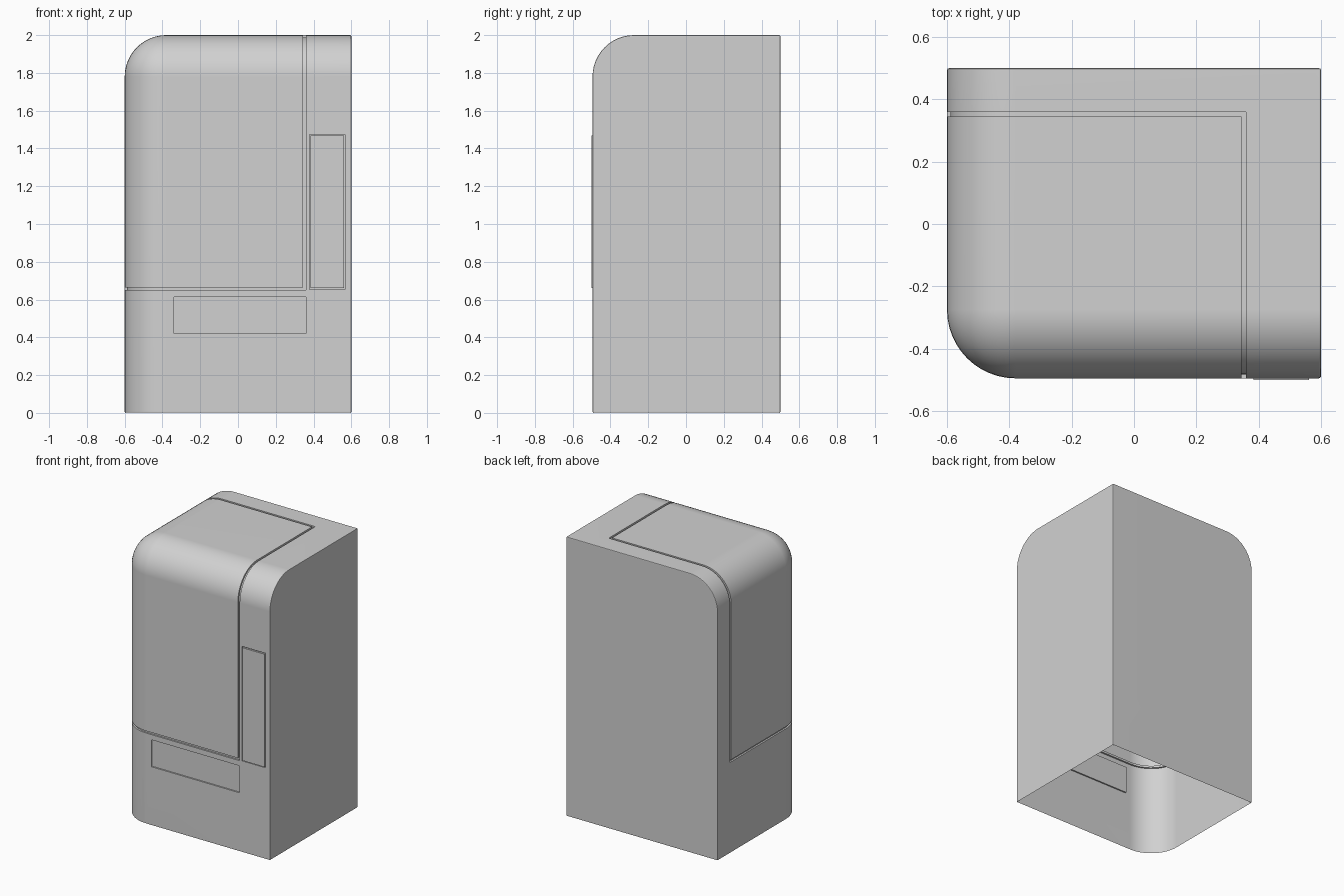
import bpy
import bmesh
from mathutils import Vector

if "Cube" in bpy.data.objects:
    bpy.data.objects.remove(bpy.data.objects["Cube"], do_unlink=True)

# One plain grey for the whole casing
grey = bpy.data.materials.new("light grey")
grey.use_nodes = True
grey.diffuse_color = (0.64, 0.64, 0.64, 1)
grey.node_tree.nodes["Principled BSDF"].inputs["Base Color"].default_value = grey.diffuse_color

LOW, HIGH = Vector((-0.6, -0.495, 0)), Vector((0.6, 0.5, 2))
RADIUS, DEPTH = 0.22, 0.012
FRONT = LOW.y


def box(name, low, high, radius=0):
    """Box between two corners; a radius rounds the edges at the front, top, right-hand corner."""
    low, high = Vector(low), Vector(high)
    bm = bmesh.new()
    bmesh.ops.create_cube(bm, size=1)
    for v in bm.verts:
        v.co = Vector([(a + b) / 2 + c * (b - a) for a, b, c in zip(low, high, v.co)])
    if radius:
        bm.normal_update()
        corner = Vector((-1, -1, 1))
        edges = [e for e in bm.edges if all(f.normal.dot(corner) > 0 for f in e.link_faces)]
        bmesh.ops.bevel(bm, geom=edges, offset=radius, segments=12, profile=0.5,
                        affect='EDGES', clamp_overlap=False)
    mesh = bpy.data.meshes.new(name)
    bm.to_mesh(mesh)
    bm.free()
    mesh.materials.append(grey)
    obj = bpy.data.objects.new(name, mesh)
    bpy.context.collection.objects.link(obj)
    return obj


def activate(obj):
    bpy.ops.object.select_all(action='DESELECT')
    obj.select_set(True)
    bpy.context.view_layer.objects.active = obj


def combine(obj, other, operation):
    """Apply a boolean and discard the helper."""
    activate(obj)
    mod = obj.modifiers.new("cut", 'BOOLEAN')
    mod.operation, mod.object, mod.solver = operation, other, 'EXACT'
    bpy.ops.object.modifier_apply(modifier=mod.name)
    bpy.data.objects.remove(other, do_unlink=True)


# Casing with three large rounded edges and fine bevels on the rest
casing = box("casing", LOW, HIGH, RADIUS)
activate(casing)
bevel = casing.modifiers.new("fine_bevel", 'BEVEL')
bevel.width, bevel.segments = 0.007, 2
bevel.limit_method, bevel.angle_limit = 'ANGLE', 0.8
bpy.ops.object.modifier_apply(modifier=bevel.name)

# Seam around the lid: slabs cut through, then a core refills the inside
inner, outer, low_seam, high_seam = 0.345, 0.36, 0.65, 0.665
slabs = [((inner, -1, low_seam), (outer, outer, 3)),
         ((-1, inner, low_seam), (outer, outer, 3)),
         ((-1, -1, low_seam), (outer, outer, high_seam))]
for low, high in slabs:
    combine(casing, box("seam_cutter", low, high), 'DIFFERENCE')
inset = Vector((DEPTH, DEPTH, DEPTH))
combine(casing, box("core", LOW + inset, HIGH - inset, RADIUS - DEPTH), 'UNION')

# Shallow front recess and the pocket around the handle
for low, high in [((-0.34, -1, 0.42), (0.36, FRONT + 0.01, 0.613)),
                  ((0.379, -1, 0.654), (0.566, FRONT + 0.008, 1.474))]:
    combine(casing, box("recess_cutter", low, high), 'DIFFERENCE')

# Open underside
bm = bmesh.new()
bm.from_mesh(casing.data)
bottom = [f for f in bm.faces if f.normal.z < -0.9 and f.calc_center_median().z < 0.005]
bmesh.ops.delete(bm, geom=bottom, context='FACES')
bm.to_mesh(casing.data)
bm.free()

# Handle plate standing slightly proud of the front
box("handle_plate", (0.384, -0.5, 0.66), (0.561, FRONT + 0.008, 1.468))

# Smooth curves, crisp flats
activate(casing)
bpy.ops.object.shade_smooth_by_angle(angle=0.5)
weighted = casing.modifiers.new("flat_normals", 'WEIGHTED_NORMAL')
weighted.keep_sharp = True
